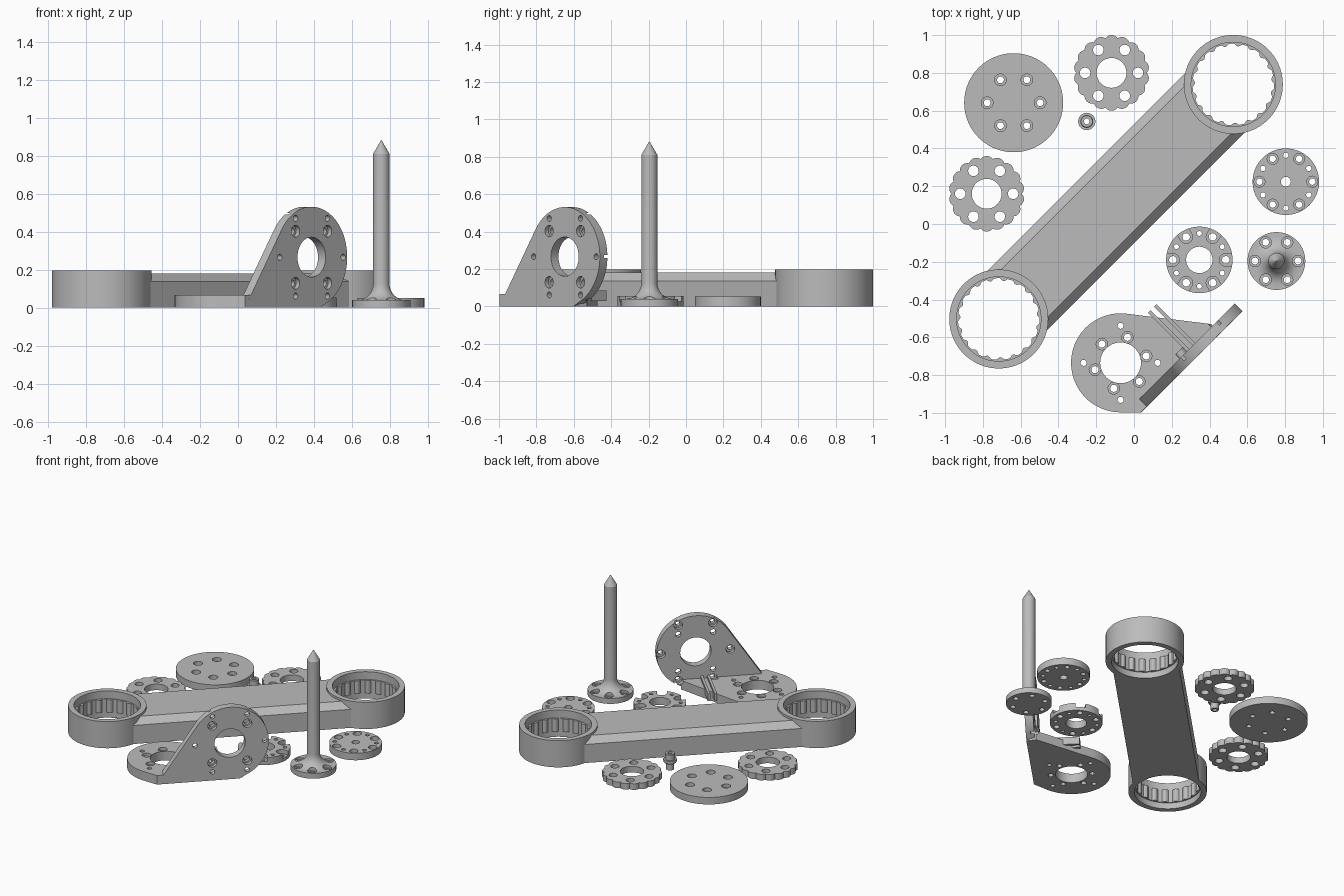
import bpy, bmesh
from math import sin, cos, pi, radians, sqrt
from mathutils import Matrix, Vector
from mathutils.geometry import convex_hull_2d

if "Cube" in bpy.data.objects:
    bpy.data.objects.remove(bpy.data.objects["Cube"])

grey = bpy.data.materials.new("plain_grey")
grey.use_nodes = True
grey.diffuse_color = (0.5, 0.5, 0.5, 1)
grey.node_tree.nodes["Principled BSDF"].inputs["Base Color"].default_value = (0.5, 0.5, 0.5, 1)


def circle(r, n=48, cx=0, cy=0):
    return [(cx + r * cos(2 * pi * i / n), cy + r * sin(2 * pi * i / n)) for i in range(n)]


def wavy(r, depth, lobes, n):
    """Closed outline with rounded lobes whose crests reach radius r."""
    out = []
    for i in range(n):
        a = 2 * pi * i / n
        k = r - depth * (1 - abs(sin(lobes * a / 2)) ** 0.8)
        out.append((k * cos(a), k * sin(a)))
    return out


def hull(points):
    return [points[i] for i in convex_hull_2d([Vector(p) for p in points])]


def loft(bm, sections, at=(0, 0)):
    """Solid through stacked (outline, z) sections, capped at both ends."""
    loops = [[bm.verts.new((x + at[0], y + at[1], z)) for x, y in pts] for pts, z in sections]
    n = len(loops[0])
    for a, b in zip(loops, loops[1:]):
        for i in range(n):
            j = (i + 1) % n
            bm.faces.new((a[i], a[j], b[j], b[i]))
    bm.faces.new(loops[0][::-1])
    bm.faces.new(loops[-1])


def lathe(bm, profile, at=(0, 0), n=48):
    loft(bm, [(circle(r, n), z) for r, z in profile], at)


def bore(bm, at, r, top=0.3, step=None, wide=None, n=24, bottom=-0.02):
    """Through hole, optionally widened above the step height."""
    prof = [(r, bottom), (r, top)]
    if wide:
        prof = [(r, bottom), (r, step), (wide, step), (wide, top)]
    lathe(bm, prof, at, n)


def ring(r, count, start=0, c=(0, 0)):
    return [(c[0] + r * cos(radians(start) + 2 * pi * i / count),
             c[1] + r * sin(radians(start) + 2 * pi * i / count)) for i in range(count)]


def make(name, bm, matrix=None):
    bmesh.ops.recalc_face_normals(bm, faces=bm.faces)
    me = bpy.data.meshes.new(name)
    bm.to_mesh(me)
    bm.free()
    if matrix:
        me.transform(matrix)
    me.materials.append(grey)
    ob = bpy.data.objects.new(name, me)
    bpy.context.collection.objects.link(ob)
    return ob


def combine(ob, bm, operation="DIFFERENCE", matrix=None):
    """Apply a boolean with the solid held in bm."""
    tool = make("cutter", bm, matrix)
    tool.hide_render = True
    mod = ob.modifiers.new("cut", "BOOLEAN")
    mod.object, mod.operation, mod.solver = tool, operation, "EXACT"
    bpy.context.view_layer.update()
    me = bpy.data.meshes.new_from_object(ob.evaluated_get(bpy.context.evaluated_depsgraph_get()))
    ob.modifiers.clear()
    ob.data = me
    bpy.data.objects.remove(tool)


def finish(ob, x=0, y=0):
    ob.location = (x, y, 0)
    ob.data.shade_smooth()
    ob.data.set_sharp_from_angle(angle=radians(30))


# Arm: chamfered beam joining two internally toothed housings
HALF = 0.878
bm = bmesh.new()
for end in (-HALF, HALF):
    lathe(bm, [(0.262, 0), (0.262, 0.197)], (end, 0), 96)
arm = make("linkage_arm", bm)
bm = bmesh.new()
section = [(-0.222, 0), (0.222, 0), (0.222, 0.137), (0.176, 0.18), (-0.176, 0.18), (-0.222, 0.137)]
loft(bm, [(section, -HALF), (section, HALF)])
combine(arm, bm, "UNION", Matrix(((0, 0, 1, 0), (1, 0, 0, 0), (0, 1, 0, 0), (0, 0, 0, 1))))
bm = bmesh.new()
PTS = 19 * 10
teeth = []
for i in range(PTS):
    a = 2 * pi * i / PTS
    k = 0.216 - 0.013 * max(0, cos(19 * a)) ** 0.7
    teeth.append((k * cos(a), k * sin(a)))
wide = circle(0.223, PTS)
for end in (-HALF, HALF):
    loft(bm, [(wide, -0.02), (wide, 0.045), (teeth, 0.045), (teeth, 0.14), (wide, 0.14), (wide, 0.3)], (end, 0))
combine(arm, bm)
arm.rotation_euler.z = pi / 4
finish(arm, -0.095, 0.118)

# Lobed gear discs
for name, x, y in (("lobed_disc_back", -0.119, 0.80), ("lobed_disc_left", -0.78, 0.16)):
    bm = bmesh.new()
    outline = wavy(0.2, 0.014, 18, 216)
    loft(bm, [(outline, 0), (outline, 0.045)])
    ob = make(name, bm)
    bm = bmesh.new()
    bore(bm, (0, 0), 0.079, n=48)
    for p in ring(0.14, 6):
        bore(bm, p, 0.028)
    combine(ob, bm)
    finish(ob, x, y)

# Large cover disc with counterbored holes
bm = bmesh.new()
lathe(bm, [(0.262, 0), (0.262, 0.052)], n=96)
ob = make("cover_disc", bm)
bm = bmesh.new()
for p in ring(0.14, 6):
    bore(bm, p, 0.018, step=0.025, wide=0.031)
combine(ob, bm)
finish(ob, -0.637, 0.642)

# Hub disc with alternating large and small holes
bm = bmesh.new()
lathe(bm, [(0.176, 0), (0.176, 0.052)], n=72)
ob = make("hub_disc", bm)
bm = bmesh.new()
bore(bm, (0, 0), 0.026)
for p in ring(0.14, 6):
    bore(bm, p, 0.017, step=0.025, wide=0.029)
for p in ring(0.14, 6, 30):
    bore(bm, p, 0.014)
combine(ob, bm)
finish(ob, 0.804, 0.224)

# Notched hub with pockets open to the rim
bm = bmesh.new()
lathe(bm, [(0.176, 0), (0.176, 0.055)], n=72)
ob = make("notched_hub", bm)
bm = bmesh.new()
bore(bm, (0, 0), 0.07, n=48)
for p in ring(0.14, 6, 30):
    bore(bm, p, 0.013)
for p in ring(0.14, 6):
    q = (p[0] * 1.5, p[1] * 1.5)
    pocket = hull(circle(0.034, 24, *p) + circle(0.034, 24, *q))
    loft(bm, [(pocket, 0.025), (pocket, 0.3)])
combine(ob, bm)
bm = bmesh.new()
for p in ring(0.14, 6):
    bore(bm, p, 0.02)
combine(ob, bm)
finish(ob, 0.346, -0.19)

# Pointed shaft on a flared flange
bm = bmesh.new()
flare = [(0.128 - 0.085 * cos(t * pi / 16), 0.125 - 0.085 * sin(t * pi / 16)) for t in range(8, -1, -1)]
lathe(bm, [(0.153, 0), (0.153, 0.04)] + flare + [(0.043, 0.81), (0.001, 0.882)], n=64)
ob = make("pointed_shaft", bm)
bm = bmesh.new()
for p in ring(0.114, 6):
    bore(bm, p, 0.018, step=0.026, wide=0.03)
combine(ob, bm)
finish(ob, 0.754, -0.196)

# Small stepped bushing
bm = bmesh.new()
lathe(bm, [(0.027, 0), (0.027, 0.05), (0.04, 0.05), (0.046, 0.06), (0.046, 0.075), (0.034, 0.075),
           (0.034, 0.115), (0.03, 0.12)], n=24)
ob = make("small_bushing", bm)
bm = bmesh.new()
bore(bm, (0, 0), 0.015)
combine(ob, bm)
finish(ob, -0.25, 0.543)

# Right-angle bracket: round base plate and upright plate set at 45 degrees
C = (-0.071, -0.735)
bm = bmesh.new()
base = hull(circle(0.262, 96, *C) + [(0.037, -0.998), (0.41, -0.53), (0.44, -0.575)])
loft(bm, [(base, 0), (base, 0.067)])
bracket = make("angle_bracket", bm)
d = 1 / sqrt(2)
T = 0.057
place = Matrix(((d, 0, d, 0.037 - T * d), (d, 0, -d, -0.998 + T * d), (0, 1, 0, 0), (0, 0, 0, 1)))
W = (0.495, 0.266)
bm = bmesh.new()
wall = hull(circle(0.265, 96, *W) + [(0, 0), (0.56, 0)])
loft(bm, [(wall, 0), (wall, T)])
combine(bracket, bm, "UNION", place)

# Low twin rails on the base, running into the upright
for s in (0.40, 0.445):
    bm = bmesh.new()
    rail = [(s, 0.03), (s + 0.018, 0.03), (s + 0.018, 0.085), (s, 0.085)]
    loft(bm, [(rail, -0.29), (rail, 0.02)])
    combine(bracket, bm, "UNION", place)

# Bracket holes
bm = bmesh.new()
bore(bm, C, 0.108, n=48)
for p in ring(0.14, 6, 15, C):
    bore(bm, p, 0.019, step=0.045, wide=0.031, n=12)
for p in ring(0.196, 4, 0, C):
    bore(bm, p, 0.016)
combine(bracket, bm)
bm = bmesh.new()
bore(bm, W, 0.105, 0.2, n=48)
for sx in (-1, 1):
    for sy in (-1, 1):
        bore(bm, (W[0] + sx * 0.119, W[1] + sy * 0.137), 0.019, 0.09, 0.03, 0.031)
for p in ring(0.236, 6, 0, W):
    lathe(bm, [(0.03, -0.03), (0.03, 0.025), (0.016, 0.025), (0.016, 0.09)], p, 24)
combine(bracket, bm, "DIFFERENCE", place)
finish(bracket)
